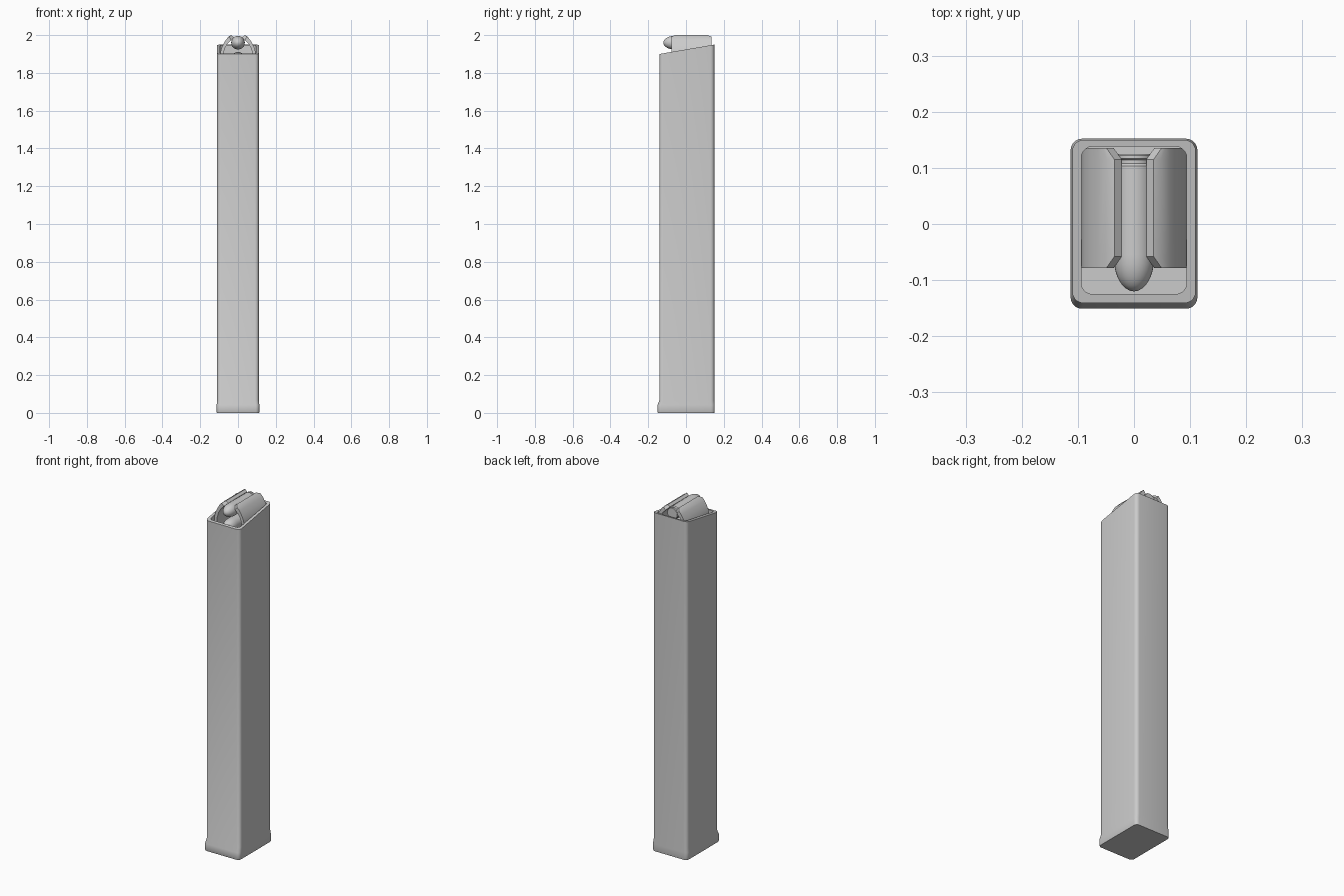
import bpy, bmesh, math

if "Cube" in bpy.data.objects:
    bpy.data.objects.remove(bpy.data.objects["Cube"])


def finish(name, bm, angle=35):
    bmesh.ops.recalc_face_normals(bm, faces=bm.faces)
    mesh = bpy.data.meshes.new(name)
    bm.to_mesh(mesh)
    bm.free()
    ob = bpy.data.objects.new(name, mesh)
    bpy.context.collection.objects.link(ob)
    bpy.context.view_layer.objects.active = ob
    ob.select_set(True)
    bpy.ops.object.shade_smooth_by_angle(angle=math.radians(angle))
    ob.select_set(False)
    return ob


def loft(name, loops, angle=35):
    """Skin a row of equal-length closed loops and cap both ends."""
    bm = bmesh.new()
    rings = [[bm.verts.new(p) for p in loop] for loop in loops]
    n = len(rings[0])
    for a, b in zip(rings, rings[1:]):
        for i in range(n):
            j = (i + 1) % n
            bm.faces.new((a[i], a[j], b[j], b[i]))
    bm.faces.new(rings[0])
    bm.faces.new(rings[-1])
    return finish(name, bm, angle)


def rounded_rect(hx, y0, y1, r, z):
    """Loop of points; z is a height or a function of y."""
    pts = []
    corners = [(hx - r, y1 - r), (-hx + r, y1 - r), (-hx + r, y0 + r), (hx - r, y0 + r)]
    for k, (cx, cy) in enumerate(corners):
        for s in range(6):
            a = math.radians(90 * k + 18 * s)
            x, y = cx + r * math.cos(a), cy + r * math.sin(a)
            pts.append((x, y, z(y) if callable(z) else z))
    return pts


def slant(y):
    return 1.90 + 0.05 * (y + 0.141) / 0.293


# Tall casing: flared foot, slanted rim and recessed opening
loft("casing", [
    rounded_rect(0.111, -0.149, 0.151, 0.018, 0.0),
    rounded_rect(0.113, -0.151, 0.152, 0.020, 0.004),
    rounded_rect(0.113, -0.151, 0.152, 0.020, 0.042),
    rounded_rect(0.110, -0.141, 0.150, 0.020, 0.066),
    rounded_rect(0.110, -0.141, 0.150, 0.020, slant),
    rounded_rect(0.094, -0.125, 0.138, 0.020, slant),
    rounded_rect(0.094, -0.125, 0.138, 0.020, 1.83),
])

# Curved retaining lips, relieved at both ends
FULL = [(0.094, 1.83), (0.094, 1.905), (0.088, 1.930), (0.078, 1.952), (0.064, 1.975),
        (0.048, 1.994), (0.035, 2.0), (0.022, 1.989), (0.037, 1.973), (0.055, 1.955),
        (0.070, 1.930), (0.078, 1.900), (0.079, 1.83)]
CUT = FULL[:5] + [(0.056, 1.985), (0.049, 1.991), (0.036, 1.975), (0.043, 1.966)] + FULL[9:]
for side, name in ((1, "right_lip"), (-1, "left_lip")):
    loft(name, [[(side * x, y, z) for x, z in prof] for y, prof in
                ((-0.078, CUT), (-0.058, FULL), (0.115, FULL), (0.135, CUT))], 30)


# Round-nosed cylinders stacked in the opening
def round_nosed(name, z):
    prof = [(0.031, 0.125), (0.034, 0.122), (0.034, 0.117), (0.030, 0.114),
            (0.030, 0.108), (0.035, 0.103), (0.036, -0.055)]
    prof += [(0.036 * math.cos(t), -0.060 - 0.060 * math.sin(t))
             for t in (math.radians(11 * k) for k in range(9))]
    seg = 32
    loft(name, [[(r * math.cos(2 * math.pi * i / seg), y, z + r * math.sin(2 * math.pi * i / seg))
                 for i in range(seg)] for r, y in prof])


round_nosed("upper_round", 1.960)
round_nosed("lower_round", 1.874)
